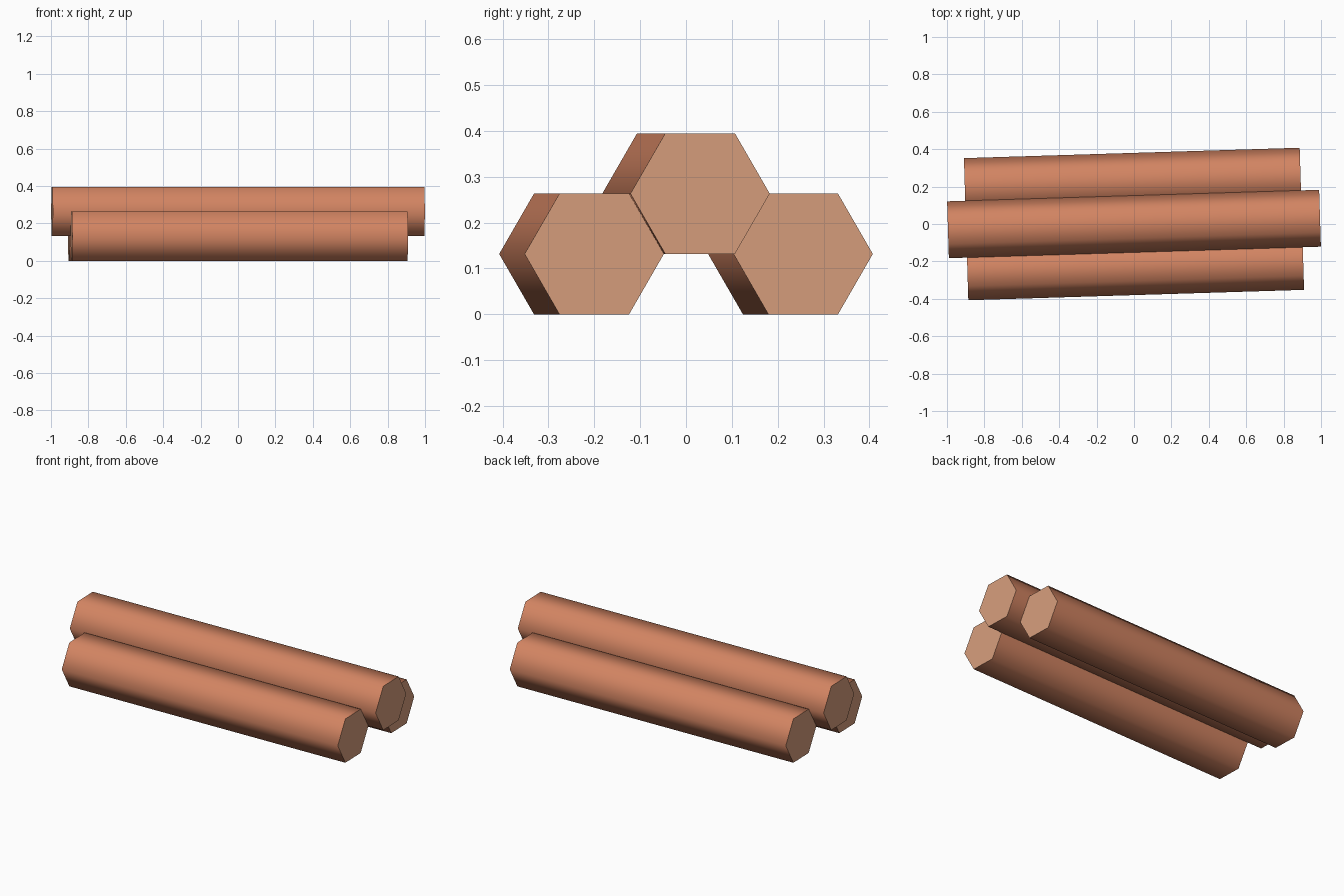
import bpy, math
from mathutils import Matrix

if "Cube" in bpy.data.objects:
    bpy.data.objects.remove(bpy.data.objects["Cube"])

R = 0.152                      # hexagon corner radius
H = R * math.sqrt(3) / 2       # hexagon half height
TURN = math.radians(1.77)      # slight turn of the whole stack


def material(name, rgb):
    m = bpy.data.materials.new(name)
    m.diffuse_color = (*[(c / 255 / 12.92 if c < 11 else ((c / 255 + 0.055) / 1.055) ** 2.4) for c in rgb], 1)
    m.use_nodes = True
    m.node_tree.nodes["Principled BSDF"].inputs["Base Color"].default_value = m.diffuse_color
    return m


bark = material("bark_brown", (210, 132, 98))
cut_wood = material("cut_wood_tan", (214, 157, 124))


def log(name, length, y, z):
    bpy.ops.mesh.primitive_cylinder_add(vertices=6, radius=R, depth=length)
    ob = bpy.context.object
    ob.name = name
    # lay along x with corners pointing sideways, then turn and place
    ob.data.transform(Matrix.Rotation(TURN, 4, 'Z') @ Matrix.Translation((0, y, z))
                      @ Matrix.Rotation(math.pi / 2, 4, 'Y'))
    ob.data.materials.append(bark)
    ob.data.materials.append(cut_wood)
    # round-shaded bark, flat sawn ends
    bpy.ops.object.shade_smooth_by_angle(angle=math.radians(65))
    for p in ob.data.polygons:
        if len(p.vertices) == 6:
            p.material_index = 1


log("front_log", 1.796, -1.5 * R, H)
log("back_log", 1.796, 1.5 * R, H)
log("top_log", 1.99, 0, 2 * H)
